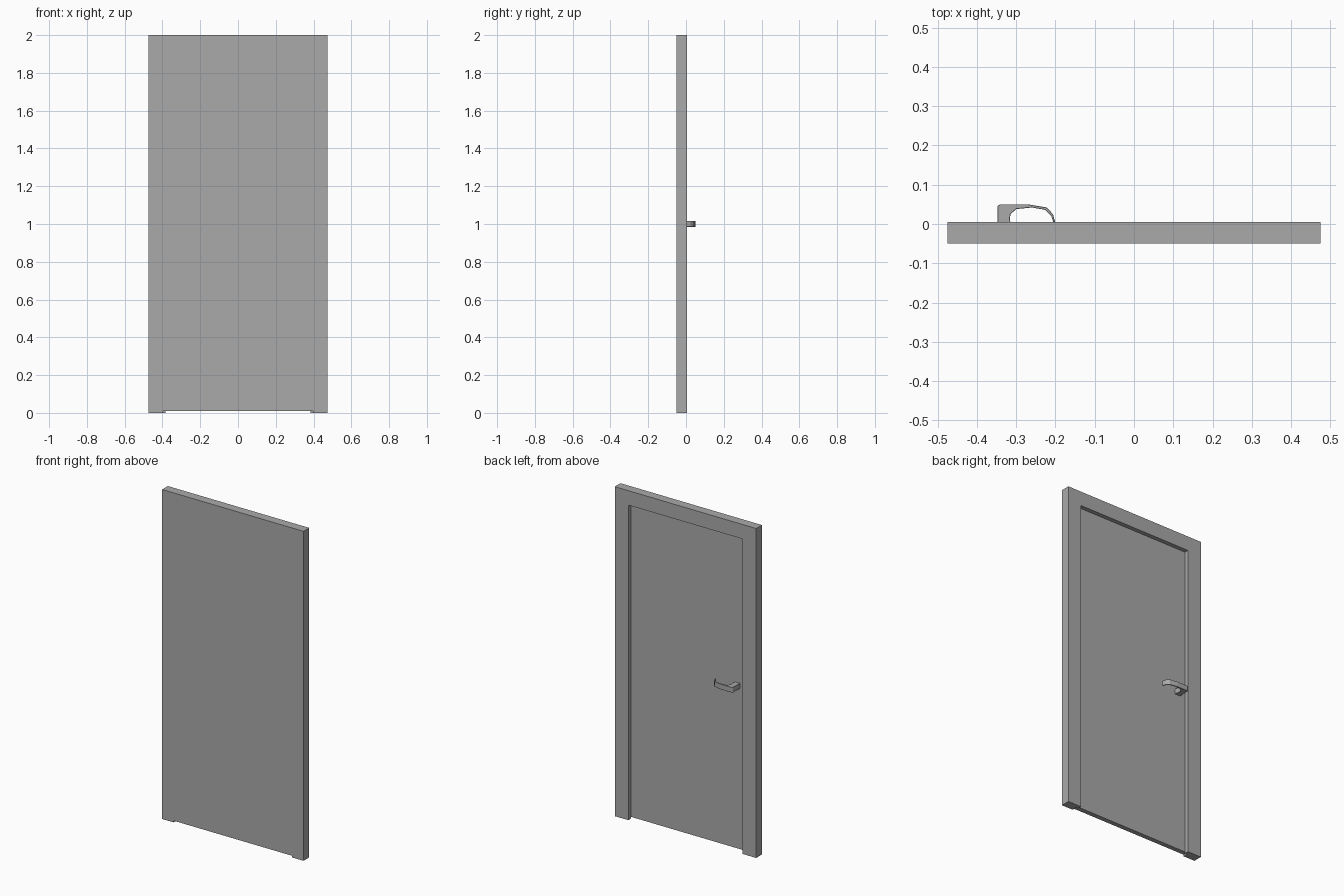
import bpy
import bmesh
from mathutils import Vector

cube = bpy.data.objects.get("Cube")
if cube:
    bpy.data.objects.remove(cube, do_unlink=True)

# Single painted grey
grey = bpy.data.materials.new("plain grey")
grey.use_nodes = True
grey.diffuse_color = (0.4, 0.4, 0.4, 1)
bsdf = next(n for n in grey.node_tree.nodes if n.type == 'BSDF_PRINCIPLED')
bsdf.inputs["Base Color"].default_value = (0.4, 0.4, 0.4, 1)
bsdf.inputs["Roughness"].default_value = 0.6

HALF_WIDTH, HEIGHT = 0.475, 2.0
FRONT, STOP, BACK = -0.05, -0.021, 0.005
DOOR_HALF, DOOR_TOP = 0.398, 1.925        # rebate that holds the door
OPEN_HALF, OPEN_TOP = 0.384, 1.912        # narrower opening behind it


def finish(name, bm):
    bmesh.ops.recalc_face_normals(bm, faces=bm.faces)
    mesh = bpy.data.meshes.new(name)
    bm.to_mesh(mesh)
    bm.free()
    mesh.materials.append(grey)
    obj = bpy.data.objects.new(name, mesh)
    bpy.context.collection.objects.link(obj)
    return obj


def extrude_plan(bm, outline, bottom, top):
    """Extrude an xy outline between two heights."""
    face = bm.faces.new([bm.verts.new((x, y, bottom)) for x, y in outline])
    result = bmesh.ops.extrude_face_region(bm, geom=[face])
    verts = [v for v in result["geom"] if isinstance(v, bmesh.types.BMVert)]
    bmesh.ops.translate(bm, verts=verts, vec=Vector((0, 0, top - bottom)))


def slab(bm, half, y0, y1, bottom, top):
    extrude_plan(bm, [(-half, y0), (half, y0), (half, y1), (-half, y1)],
                 bottom, top)


# Rebated side posts
post = [(HALF_WIDTH, FRONT), (HALF_WIDTH, BACK), (OPEN_HALF, BACK),
        (OPEN_HALF, STOP), (DOOR_HALF, STOP), (DOOR_HALF, FRONT)]
for name, side in (("left_post", 1), ("right_post", -1)):
    bm = bmesh.new()
    extrude_plan(bm, [(side * x, y) for x, y in post], 0, HEIGHT)
    finish(name, bm)

# Rebated header between the posts
bm = bmesh.new()
slab(bm, DOOR_HALF, FRONT, STOP, DOOR_TOP, HEIGHT)
slab(bm, OPEN_HALF, STOP, BACK, OPEN_TOP, HEIGHT)
finish("header", bm)

# Door leaf, flush at the front and recessed at the back
bm = bmesh.new()
slab(bm, DOOR_HALF, FRONT, STOP, 0.01, DOOR_TOP)
finish("door_leaf", bm)

# Lever handle: stem, arched grip and tip curling back to the door
lever = [(-0.348, STOP), (-0.347, 0.046), (-0.341, 0.05), (-0.27, 0.05),
         (-0.222, 0.042), (-0.206, 0.025), (-0.2, 0.002), (-0.205, 0.004),
         (-0.211, 0.021), (-0.226, 0.036), (-0.26, 0.042), (-0.3, 0.038),
         (-0.314, 0.025), (-0.316, 0.014), (-0.311, STOP)]
bm = bmesh.new()
extrude_plan(bm, lever, 0.985, 1.017)
handle = finish("lever_handle", bm)
bevel = handle.modifiers.new("softened edges", 'BEVEL')
bevel.width = 0.001
bevel.segments = 1
